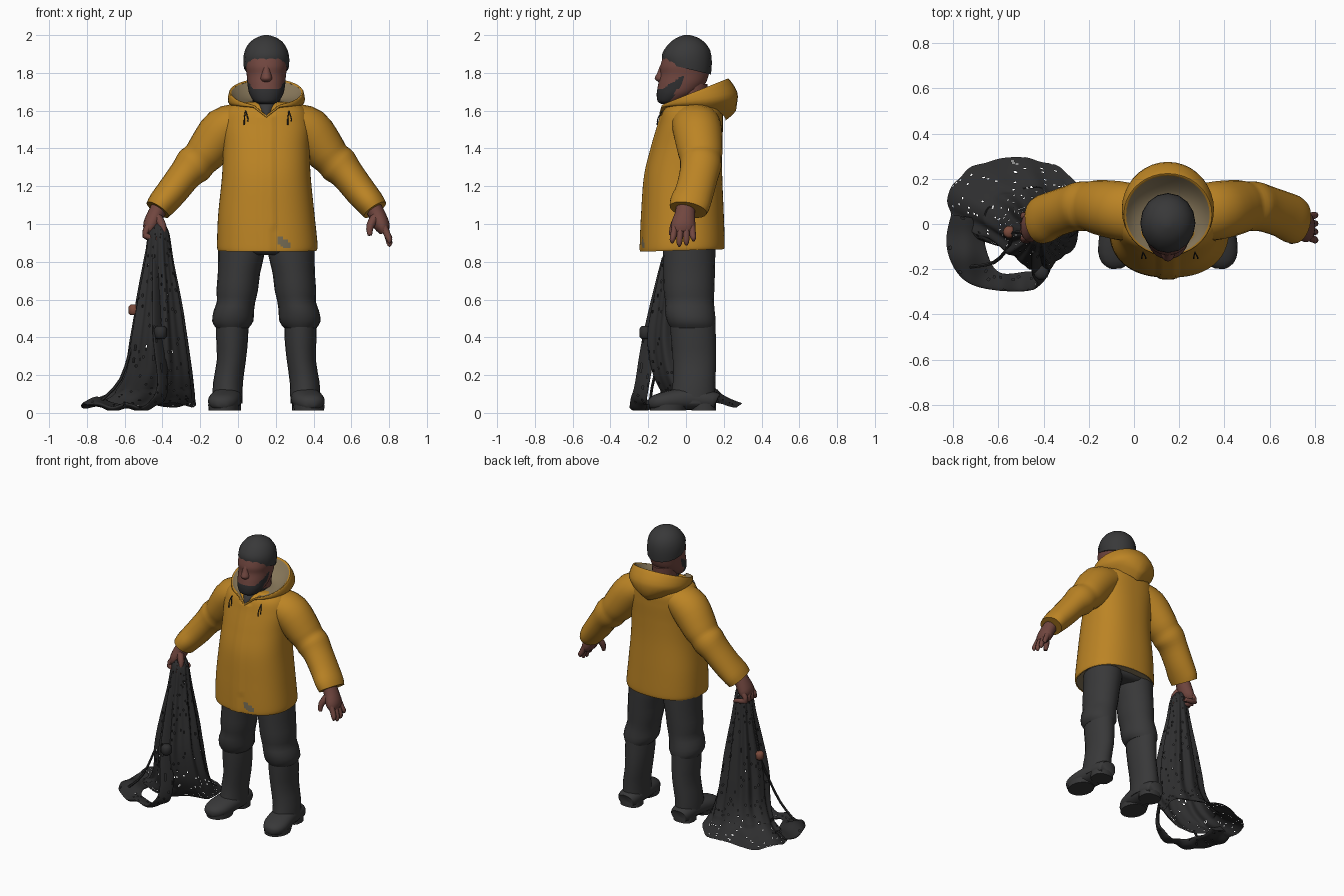
import bpy, bmesh, math, random
from mathutils import Vector

random.seed(4)
CX = 0.15  # body centre line


def material(name, rgb):
    m = bpy.data.materials.new(name)
    m.diffuse_color = (*rgb, 1)
    return m


YELLOW = material("yellow oilskin", (0.50, 0.23, 0.018))
DARK = material("dark cloth", (0.040, 0.040, 0.041))
SKIN = material("skin", (0.165, 0.062, 0.05))
BEARD = material("beard", (0.028, 0.028, 0.03))
LINING = material("beige lining", (0.25, 0.19, 0.105))
NET = material("net", (0.027, 0.027, 0.028))
FLOAT = material("float red brown", (0.20, 0.07, 0.045))
STAIN = material("grey stain", (0.18, 0.15, 0.09))


def smooth_rows(rows, steps):
    """Catmull-Rom subdivision of the cross-section rows."""
    rows = [tuple(r) + (0.0,) * (6 - len(r)) for r in rows]
    out = []
    for i in range(len(rows) - 1):
        a, b = rows[max(i - 1, 0)], rows[i]
        c, d = rows[i + 1], rows[min(i + 2, len(rows) - 1)]
        for k in range(steps):
            t = k / steps
            out.append(tuple(
                0.5 * (2*q + (r - p)*t + (2*p - 5*q + 4*r - s)*t*t + (3*q - p - 3*r + s)*t**3)
                for p, q, r, s in zip(a, b, c, d)))
    return out + [rows[-1]]


def loft(name, rows, mats, n=20, steps=3, power=2.0, ref=None, cap=True, warp=None, paint=None, holes=0):
    """Rows: x, y, z, radius u, radius v, slope. With ref, rings follow the path."""
    rows = smooth_rows(rows, steps)
    bm = bmesh.new()
    rings = []
    for i, (x, y, z, ru, rv, slope) in enumerate(rows):
        u, v = Vector((1, 0, 0)), Vector((0, 1, 0))
        if ref:
            t = Vector(rows[min(i + 1, len(rows) - 1)][:3]) - Vector(rows[max(i - 1, 0)][:3])
            t.normalize()
            v = Vector(ref)
            v = (v - t * v.dot(t)).normalized()
            u = v.cross(t)
        ring = []
        for k in range(n):
            a = 2 * math.pi * k / n
            c, s = math.cos(a), math.sin(a)
            pu = math.copysign(abs(c) ** (2 / power), c) * max(ru, 0.001)
            pv = math.copysign(abs(s) ** (2 / power), s) * max(rv, 0.001)
            p = Vector((x, y, z)) + u * pu + v * pv + Vector((0, 0, slope * pv))
            ring.append(bm.verts.new(warp(p, a) if warp else p))
        rings.append(ring)
    for a, b in zip(rings, rings[1:]):
        for k in range(n):
            if random.random() >= holes:
                bm.faces.new((a[k], a[(k + 1) % n], b[(k + 1) % n], b[k]))
    if cap:
        bm.faces.new(rings[0])
        bm.faces.new(rings[-1])
    bmesh.ops.recalc_face_normals(bm, faces=bm.faces)
    for f in bm.faces:
        f.smooth = True
        if paint:
            f.material_index = paint(f.calc_center_median())
    me = bpy.data.meshes.new(name)
    bm.to_mesh(me)
    bm.free()
    me.set_sharp_from_angle(angle=math.radians(50))
    for m in mats:
        me.materials.append(m)
    ob = bpy.data.objects.new(name, me)
    bpy.context.collection.objects.link(ob)
    return ob


def row(z, cx, rx, yf, yb, slope=0):
    return (cx, (yf + yb) / 2, z, rx, (yb - yf) / 2, slope)


# Jacket body with raised front placket and a hem stain
def placket(p, a):
    if p.y < -0.05 and 0.105 < p.x < 0.19 and p.z < 1.57:
        p.y -= 0.008
    return p


def stain(c):
    dx = c.x - 0.24
    return int(c.y < 0 and (dx / 0.04) ** 2 + ((c.z - 0.9 + 0.4 * dx) / 0.022) ** 2 < 1)


loft("jacket_body", [
    row(0.86, CX + .005, .262, -.236, .202, .03), row(0.895, CX + .005, .266, -.237, .205, .02),
    row(1.05, CX, .255, -.23, .20), row(1.25, CX, .235, -.215, .192),
    row(1.40, CX, .23, -.18, .192), row(1.52, CX, .235, -.145, .195),
    row(1.60, CX, .215, -.12, .19), row(1.64, CX, .16, -.08, .15),
    row(1.645, CX, .09, -.05, .10)],
    [YELLOW, STAIN], n=120, steps=9, power=2.35, cap=False, warp=placket, paint=stain)
loft("jacket_lining", [row(.862, CX + .005, .257, -.23, .197, .03), row(.875, CX, .25, -.22, .19, .03)],
     [LINING], n=40, steps=1, power=2.35)


# Hood lying around the neck, dipping at the throat and drooping behind
def drape(p, a):
    dx = abs(p.x - CX)
    if p.y < 0:
        p.z -= 0.75 * max(0, 0.07 - dx)
    elif p.y > .1 and p.z < 1.65:
        p.z -= .05 * max(0, 1 - dx / .13)
    return p


loft("hood", [(CX, .07, 1.605, .165, .14, -.05), (CX, .07, 1.645, .202, .205, .14),
              (CX, .045, 1.695, .198, .185, .38), (CX, .04, 1.695, .185, .174, .38)],
     [YELLOW], n=36, steps=4, cap=False, warp=drape)
loft("hood_lining", [(CX, .04, 1.694, .186, .175, .38), (CX, .035, 1.668, .155, .145, .3),
                     (CX, .03, 1.652, .11, .105, .15), (CX, .03, 1.65, .06, .06, 0)],
     [LINING], n=36, steps=3, cap=False, warp=drape)
for x in (.04, .27):
    for d in (-.006, .012):
        loft("drawstring", [(x, -.125, 1.60, .003, .003), (x + d, -.148, 1.56, .003, .003),
                            (x + d, -.152, 1.53 + d, .004, .004)], [BEARD], n=6, ref=(0, 1, 0))

# Shirt and neck
loft("shirt_collar", [row(1.555, CX, .012, -.143, -.05), row(1.60, CX, .04, -.132, -.02),
                      row(1.655, CX, .075, -.09, .1)], [DARK])
loft("neck", [row(1.58, CX, .07, -.06, .10), row(1.74, CX, .078, -.06, .115)], [SKIN])


# Head with beard painted by jaw line
def beard(c):
    low = c.z < 1.715 + 0.65 * max(0, c.y + .125)
    return int(low and c.z > 1.64 + 1.6 * (c.y + .09) and c.y < -.01)


loft("head", [
    row(1.635, CX, .035, -.13, -.06), row(1.65, CX, .065, -.15, -.02),
    row(1.69, CX, .09, -.155, .05), row(1.74, CX, .1, -.147, .10),
    row(1.79, CX, .104, -.136, .12), row(1.835, CX, .11, -.136, .125),
    row(1.89, CX, .108, -.12, .12)], [SKIN, BEARD], n=64, steps=8, power=2.15, paint=beard)
loft("nose", [row(1.84, CX, .02, -.137, -.08), row(1.80, CX, .026, -.152, -.08),
              row(1.77, CX, .032, -.166, -.08), row(1.752, CX, .026, -.146, -.08)], [SKIN], n=16)

# Knitted cap, lower at the back
loft("knit_cap", [
    row(1.822, CX, .118, -.122, .132, -.24), row(1.87, CX, .122, -.128, .137, -.12),
    row(1.92, CX, .113, -.117, .128), row(1.965, CX, .085, -.08, .095),
    row(1.99, CX, .045, -.04, .055), row(2.0, CX, .012, -.01, .02)], [DARK], n=16, steps=2)

for s in (-1, 1):
    def side(rows):
        return [(CX + s * r[0],) + tuple(r[1:]) for r in rows]

    # Sleeve with creases at the elbow
    loft("sleeve", side([
        (.12, .045, 1.555, .09, .125), (.22, .06, 1.50, .122, .13), (.31, .075, 1.39, .111, .12),
        (.35, .078, 1.345, .1, .11), (.385, .078, 1.31, .104, .11), (.43, .068, 1.26, .089, .104),
        (.50, .045, 1.17, .083, .103), (.55, .022, 1.11, .077, .108), (.575, .012, 1.075, .07, .1)]),
        [YELLOW], n=24, steps=3, ref=(0, 1, 0))
    # Hand: palm, four fingers, thumb; the net hand curls inward
    loft("palm", side([(.555, 0, 1.11, .042, .05), (.585, -.005, 1.05, .045, .055),
                       (.612, -.015, .99, .042, .066), (.625, -.015, .955, .025, .055)]),
         [SKIN], n=14, ref=(0, 1, 0))
    for k in range(4):
        y, tip = -.066 + k * .034, (.90, .882, .888, .91)[k]
        end = .652 if s > 0 else .565
        loft("finger", side([(.622, y * .9, .985, .019, .017), (.642, y, .94, .018, .017),
                             (end, y * 1.1, tip + .015, .015, .014), (end - .005, y * 1.1, tip, .006, .006)]),
             [SKIN], n=8, steps=2, ref=(0, 1, 0))
    loft("thumb", side([(.585, -.03, 1.05, .025, .025), (.55, -.065, .99, .021, .02),
                        (.548, -.078, .94, .012, .012)]), [SKIN], n=8, ref=(0, 1, 0))

    # Trouser leg, bunched at the knee
    loft("trouser_leg", side([
        row(.93, .13, .125, -.12, .155), row(.83, .134, .122, -.122, .155),
        row(.74, .145, .112, -.12, .153), row(.65, .154, .110, -.118, .15),
        row(.59, .160, .102, -.11, .148), row(.54, .172, .107, -.112, .152),
        row(.485, .178, .109, -.1, .157), row(.45, .18, .087, -.08, .152)]),
        [DARK], n=20, steps=2)
    # Boot shaft and foot
    loft("boot_shaft", side([
        row(.50, .181, .085, -.085, .155), row(.40, .181, .085, -.08, .158),
        row(.28, .185, .077, -.07, .16), row(.16, .203, .079, -.07, .155),
        row(.05, .207, .08, -.09, .155)]), [DARK], n=20, steps=2)
    loft("boot_foot", side([
        (.207, .162, .06, .055, .045), (.207, .14, .065, .07, .05), (.208, .03, .075, .08, .06),
        (.218, -.06, .07, .085, .055), (.23, -.13, .06, .08, .047),
        (.232, -.175, .052, .058, .037), (.232, -.197, .05, .025, .02)]),
        [DARK], n=20, steps=2, power=2.3, ref=(0, 0, 1))
    loft("boot_heel", side([row(.012, .207, .072, .03, .158), row(.05, .207, .072, .03, .158)]),
         [DARK], n=16, steps=1, power=2.6)
    loft("boot_sole", side([row(.012, .226, .08, -.19, .0), row(.045, .226, .082, -.195, .02)]),
         [DARK], n=20, steps=1)

# Trouser seat
loft("trouser_seat", [row(.835, CX, .08, -.08, .12), row(.86, CX, .2, -.11, .15),
                      row(.95, CX, .235, -.12, .155)], [DARK], power=2.5)


# Net hanging from the hand, pleated and spread on the floor
def pleats(p, a):
    k = 0.011 * min(1, (1.02 - p.z) * 2) * min(1, .25 + p.z * 2)
    w = math.sin(9 * a) + 0.6 * math.sin(14 * a + 1)
    p.x += k * w * math.cos(a)
    p.y += k * w * math.sin(a)
    p.z = max(.02, p.z + (.012 * math.sin(5 * a) if p.z < .12 else 0))
    return p


def span(z, x0, x1, yf, yb):
    return row(z, (x0 + x1) / 2, (x1 - x0) / 2, yf, yb)


loft("net", [
    span(1.0, -.45, -.39, -.07, 0), span(.95, -.475, -.365, -.1, .01),
    span(.8, -.495, -.345, -.125, .03), span(.6, -.53, -.31, -.165, .06),
    span(.4, -.565, -.28, -.195, .09), span(.22, -.60, -.25, -.175, .12),
    span(.11, -.67, -.235, -.13, .165), span(.065, -.76, -.23, -.11, .23),
    span(.04, -.825, -.225, -.1, .295)],
    [NET], n=140, steps=14, cap=False, warp=pleats, holes=.025)


# Loose net edge falling in front and looping along the floor
def ragged(p, a):
    p.z = max(.012, p.z + .01 * math.sin(40 * p.x) + .008 * math.sin(33 * p.y))
    return p


loft("net_loop", [
    (-.43, -.1, .8, .012, .035), (-.42, -.185, .42, .012, .05), (-.40, -.235, .14, .012, .045),
    (-.46, -.252, .045, .014, .045), (-.6, -.255, .035, .014, .04), (-.70, -.195, .045, .018, .075),
    (-.745, -.09, .05, .02, .085), (-.73, .03, .05, .015, .08)],
    [NET], n=28, steps=12, ref=(.6, .8, 0), warp=ragged, holes=.03)
# Cord and floats
loft("net_cord", [(-.47, -.04, .92, .008, .008), (-.535, -.04, .58, .008, .008),
                  (-.555, -.1, .4, .008, .008), (-.62, -.17, .18, .008, .008),
                  (-.73, -.19, .06, .008, .008)], [NET], n=6, ref=(0, 1, 0))
for name, x, y, z, r, m in (("red_float", -.552, -.035, .545, .028, FLOAT),
                            ("dark_float", -.41, -.215, .425, .034, NET)):
    loft(name, [(x, y, z - r, r * .6, r * .6), (x, y, z - r * .6, r, r),
                (x, y, z + r * .6, r, r), (x, y, z + r, r * .6, r * .6)], [m], n=10, steps=1)
